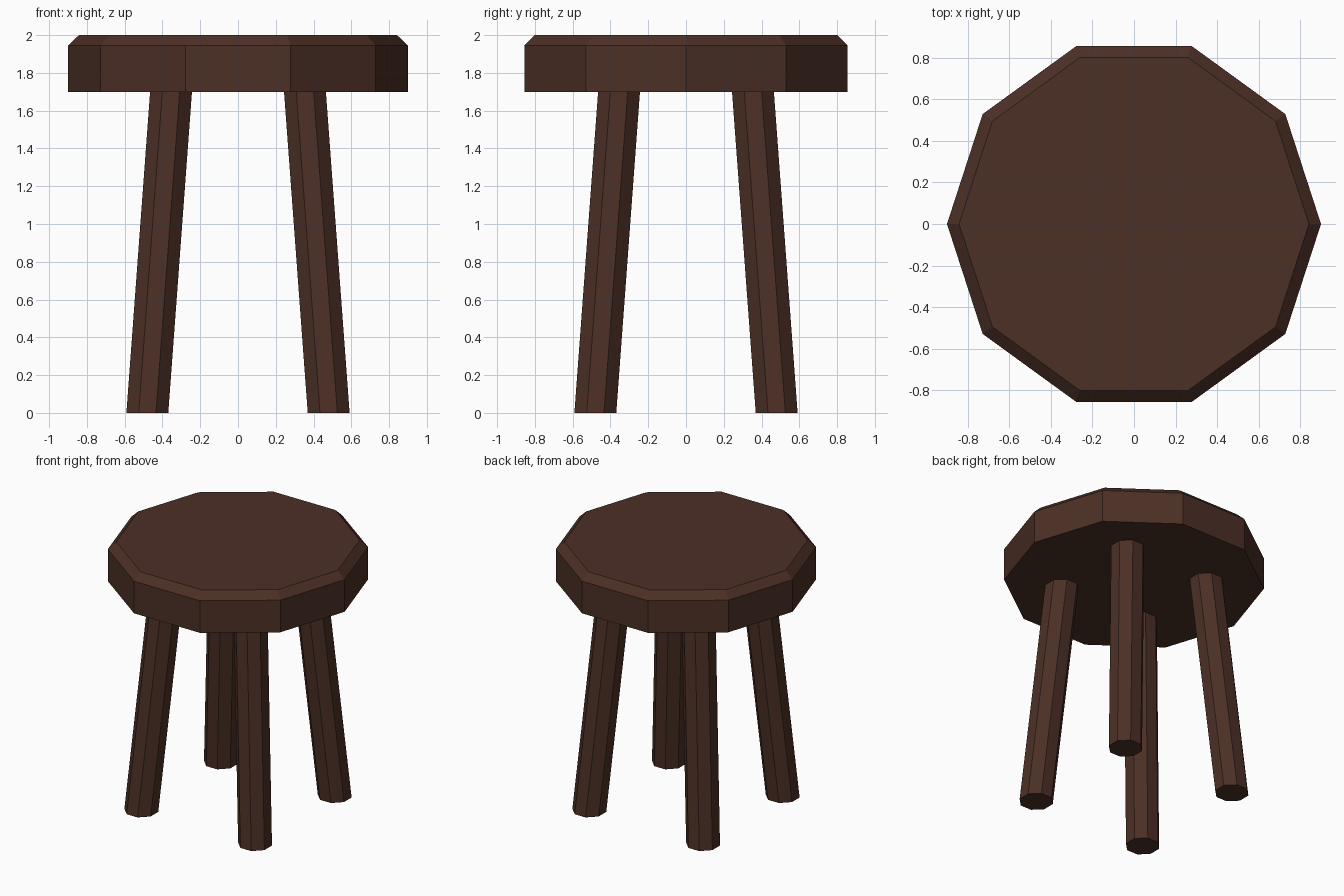
import bpy, bmesh, math

if "Cube" in bpy.data.objects:
    bpy.data.objects.remove(bpy.data.objects["Cube"])

wood = bpy.data.materials.new("dark brown wood")
wood.diffuse_color = (0.072, 0.029, 0.019, 1)
wood.use_nodes = True
wood.node_tree.nodes["Principled BSDF"].inputs["Base Color"].default_value = wood.diffuse_color


def ring(bm, sides, radius, x, y, z, turn=0.0):
    return [bm.verts.new((x + radius * math.cos(turn + 2 * math.pi * i / sides),
                          y + radius * math.sin(turn + 2 * math.pi * i / sides), z))
            for i in range(sides)]


def loft(name, sides, sections, turn=0.0):
    """Closed solid through rings given as (radius, x, y, z), bottom to top."""
    bm = bmesh.new()
    rings = [ring(bm, sides, *s, turn) for s in sections]
    for lo, hi in zip(rings, rings[1:]):
        for i in range(sides):
            j = (i + 1) % sides
            bm.faces.new((lo[i], lo[j], hi[j], hi[i]))
    bm.faces.new(rings[0][::-1])
    bm.faces.new(rings[-1])
    mesh = bpy.data.meshes.new(name)
    bm.to_mesh(mesh)
    bm.free()
    mesh.materials.append(wood)
    obj = bpy.data.objects.new(name, mesh)
    bpy.context.collection.objects.link(obj)
    return obj


# Ten-sided seat with a chamfered top rim
loft("seat", 10, [(0.9, 0, 0, 1.70), (0.9, 0, 0, 1.945), (0.842, 0, 0, 2.0)])

# Four splayed eight-sided legs with flat feet, ending just inside the seat
for side, sx in (("left", -1), ("right", 1)):
    for end, sy in (("front", -1), ("back", 1)):
        loft(f"{end}_{side}_leg", 8,
             [(0.12, 0.48 * sx, 0.48 * sy, 0.0),
              (0.12, 0.353 * sx, 0.353 * sy, 1.72)], math.pi / 8)
